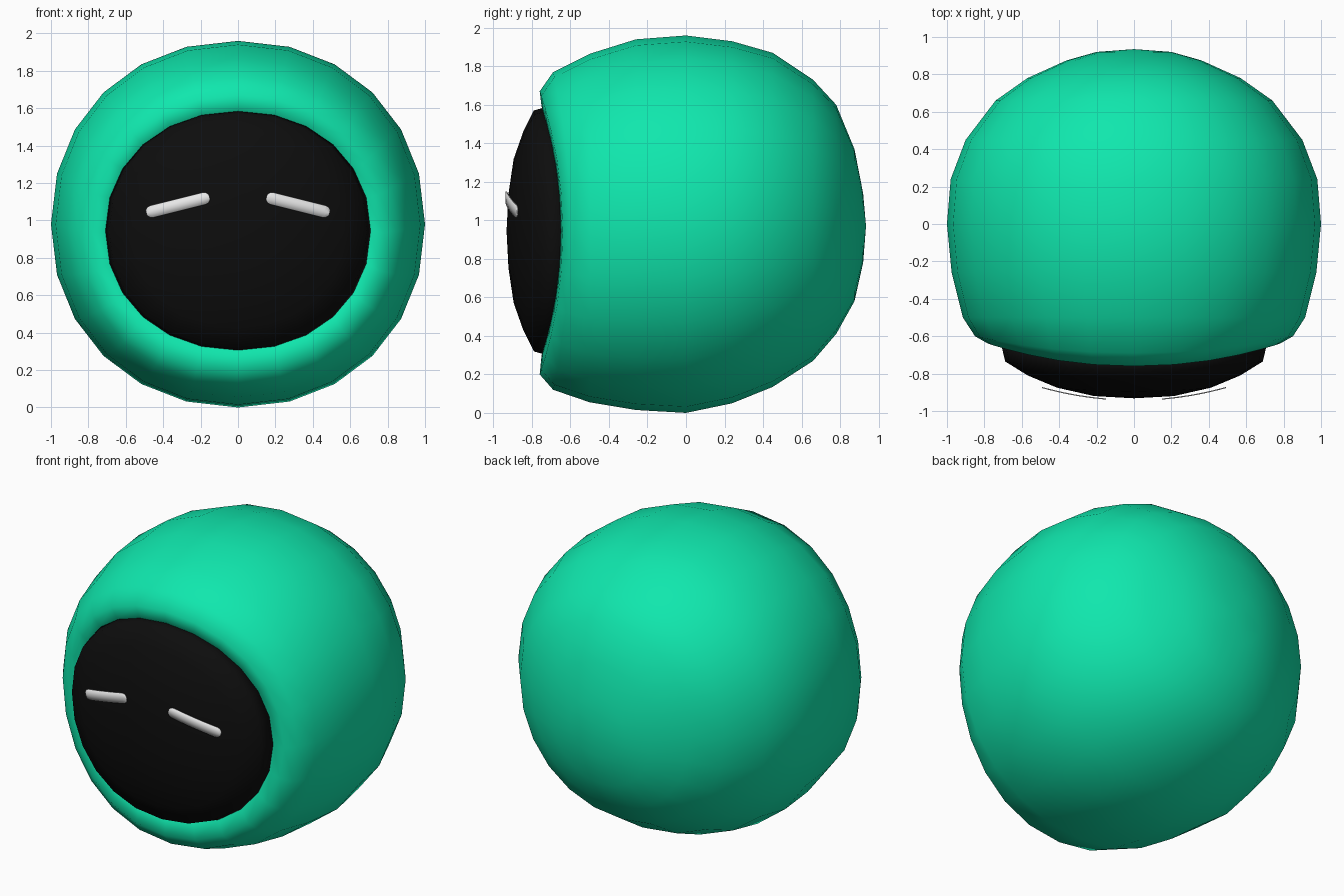
import bpy, bmesh, math

if "Cube" in bpy.data.objects:
    bpy.data.objects.remove(bpy.data.objects["Cube"])

SEG = 24


def material(name, rgb):
    m = bpy.data.materials.new(name)
    m.diffuse_color = (*rgb, 1.0)
    m.use_nodes = True
    m.node_tree.nodes["Principled BSDF"].inputs["Base Color"].default_value = m.diffuse_color
    return m


GREEN = material("mint green", (0.005, 0.80, 0.42))
BLACK = material("glossy black", (0.004, 0.004, 0.004))
GREY = material("pale grey", (0.80, 0.80, 0.80))


def finish(bm, name, mat):
    bmesh.ops.recalc_face_normals(bm, faces=bm.faces)
    for f in bm.faces:
        f.smooth = True
    me = bpy.data.meshes.new(name)
    bm.to_mesh(me)
    bm.free()
    me.materials.append(mat)
    ob = bpy.data.objects.new(name, me)
    bpy.context.collection.objects.link(ob)
    return ob


def spow(v, p):
    return math.copysign(abs(v) ** p, v)


def loft(name, mat, pole, rings, n):
    """Skin rings (y at sides, y at top/bottom, half width, top z, bottom z) from a pole."""
    bm = bmesh.new()
    tip = bm.verts.new(pole)
    prev = None
    for ys, yt, hx, zt, zb in rings:
        cur = []
        for i in range(SEG):
            a = 2 * math.pi * i / SEG
            c, s = spow(math.cos(a), 2 / n), spow(math.sin(a), 2 / n)
            y = ys + (yt - ys) * math.sin(a) ** 2
            cur.append(bm.verts.new((hx * c, y, (zt + zb) / 2 + (zt - zb) / 2 * s)))
        for i in range(SEG):
            j = (i + 1) % SEG
            if prev:
                bm.faces.new((prev[i], prev[j], cur[j], cur[i]))
            else:
                bm.faces.new((tip, cur[j], cur[i]))
        prev = cur
    bm.faces.new(prev)  # hidden end cap
    return finish(bm, name, mat)


# Round helmet shell, from the back pole to the turned-in front rim
loft("helmet_shell", GREEN, (0, 0.935, 0.97), [
    (0.92, 0.92, 0.20, 1.14, 0.78),
    (0.875, 0.875, 0.36, 1.37, 0.58),
    (0.78, 0.78, 0.57, 1.60, 0.41),
    (0.66, 0.66, 0.74, 1.73, 0.27),
    (0.45, 0.45, 0.90, 1.87, 0.135),
    (0.24, 0.24, 0.98, 1.93, 0.05),
    (0.0, 0.0, 1.00, 1.96, 0.0),
    (-0.26, -0.26, 0.975, 1.94, 0.015),
    (-0.50, -0.50, 0.915, 1.865, 0.055),
    (-0.60, -0.69, 0.85, 1.77, 0.12),
    (-0.64, -0.76, 0.78, 1.67, 0.20),
    (-0.65, -0.75, 0.71, 1.59, 0.30),
    (-0.61, -0.70, 0.67, 1.55, 0.34),
], 2.1)

# Domed visor filling the opening
VZ, VX, VH = 0.945, 0.71, 0.645
loft("visor", BLACK, (0, -0.932, VZ), [
    (ys, yt, VX * s, VZ + VH * s, VZ - VH * s) for s, ys, yt in [
        (0.30, -0.92, -0.922),
        (0.58, -0.875, -0.895),
        (0.80, -0.81, -0.845),
        (0.97, -0.735, -0.79),
        (1.005, -0.63, -0.71),
    ]], 2.1)


# Slanted capsule-shaped eye plates, curved to follow the visor
def eye(name, side):
    bm = bmesh.new()
    x0, z0, x1, z1, r = 0.15, 1.125, 0.492, 1.04, 0.033
    length = math.hypot(x1 - x0, z1 - z0)
    dx, dz = (x1 - x0) / length, (z1 - z0) / length
    stations = [0.002, 0.008, 0.018, r] + [r + (length - 2 * r) * k / 6 for k in range(1, 6)]
    stations += [length - d for d in (r, 0.018, 0.008, 0.002)]
    prev = None
    for t in stations:
        e = max(0.0, r - min(t, length - t))
        w = math.sqrt(r * r - e * e)
        cur = []
        for v in (-w, 0, w):
            x, z = x0 + dx * t - dz * v, z0 + dz * t + dx * v
            cur.append(bm.verts.new((side * x, -0.942 + 0.28 * x * x, z)))
        if prev:
            for k in range(2):
                bm.faces.new((prev[k], prev[k + 1], cur[k + 1], cur[k]))
        prev = cur
    ob = finish(bm, name, GREY)
    mod = ob.modifiers.new("thickness", 'SOLIDIFY')
    mod.thickness = 0.006
    mod.offset = 0


eye("left_eye", -1)
eye("right_eye", 1)
